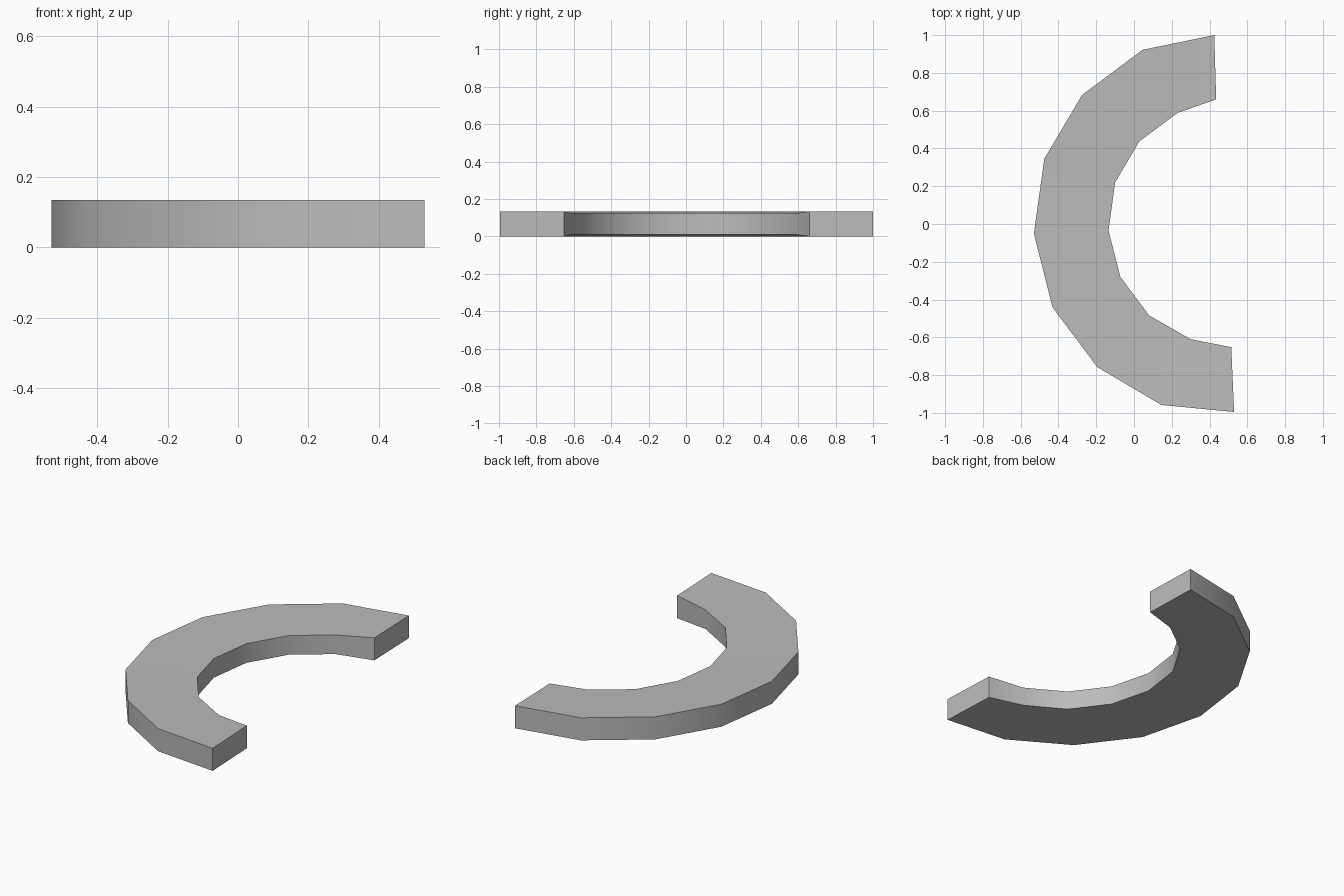
import bpy
import bmesh
from math import radians

cube = bpy.data.objects.get("Cube")
if cube:
    bpy.data.objects.remove(cube, do_unlink=True)

HEIGHT = 0.134
PINCH = 0.01  # the inner rim is slightly thinner than the outer rim

# Plan outline of the arc, from the back end round to the front end
OUTER = [(0.425, 1.0), (0.045, 0.922), (-0.275, 0.683), (-0.475, 0.345), (-0.53, -0.05),
         (-0.432, -0.44), (-0.195, -0.757), (0.145, -0.958), (0.53, -0.995)]
INNER = [(0.435, 0.66), (0.23, 0.588), (0.028, 0.437), (-0.1, 0.22), (-0.135, -0.035),
         (-0.072, -0.28), (0.08, -0.484), (0.3, -0.61), (0.515, -0.652)]

# Grey material
grey = bpy.data.materials.new("plain grey")
grey.use_nodes = True
colour = (0.5, 0.5, 0.5, 1)
grey.diffuse_color = colour
grey.node_tree.nodes["Principled BSDF"].inputs["Base Color"].default_value = colour

# Four-cornered cross-section at each station, bridged along the arc
bm = bmesh.new()
rings = []
last = len(OUTER) - 1
for i, (o, n) in enumerate(zip(OUTER, INNER)):
    dip = 0 if i in (0, last) else PINCH
    corners = [(*o, 0), (*n, dip), (*n, HEIGHT - dip), (*o, HEIGHT)]
    rings.append([bm.verts.new(c) for c in corners])
for a, b in zip(rings, rings[1:]):
    for k in range(4):
        m = (k + 1) % 4
        bm.faces.new((a[k], a[m], b[m], b[k]))

# Flat end caps
bm.faces.new(rings[0])
bm.faces.new(rings[-1])
bmesh.ops.recalc_face_normals(bm, faces=bm.faces)

mesh = bpy.data.meshes.new("curved_arc")
bm.to_mesh(mesh)
bm.free()
mesh.materials.append(grey)
arc = bpy.data.objects.new("curved_arc", mesh)
bpy.context.collection.objects.link(arc)

# Smooth along the curve, sharp at the rims and ends
bpy.ops.object.select_all(action="DESELECT")
arc.select_set(True)
bpy.context.view_layer.objects.active = arc
bpy.ops.object.shade_smooth_by_angle(angle=radians(35))
